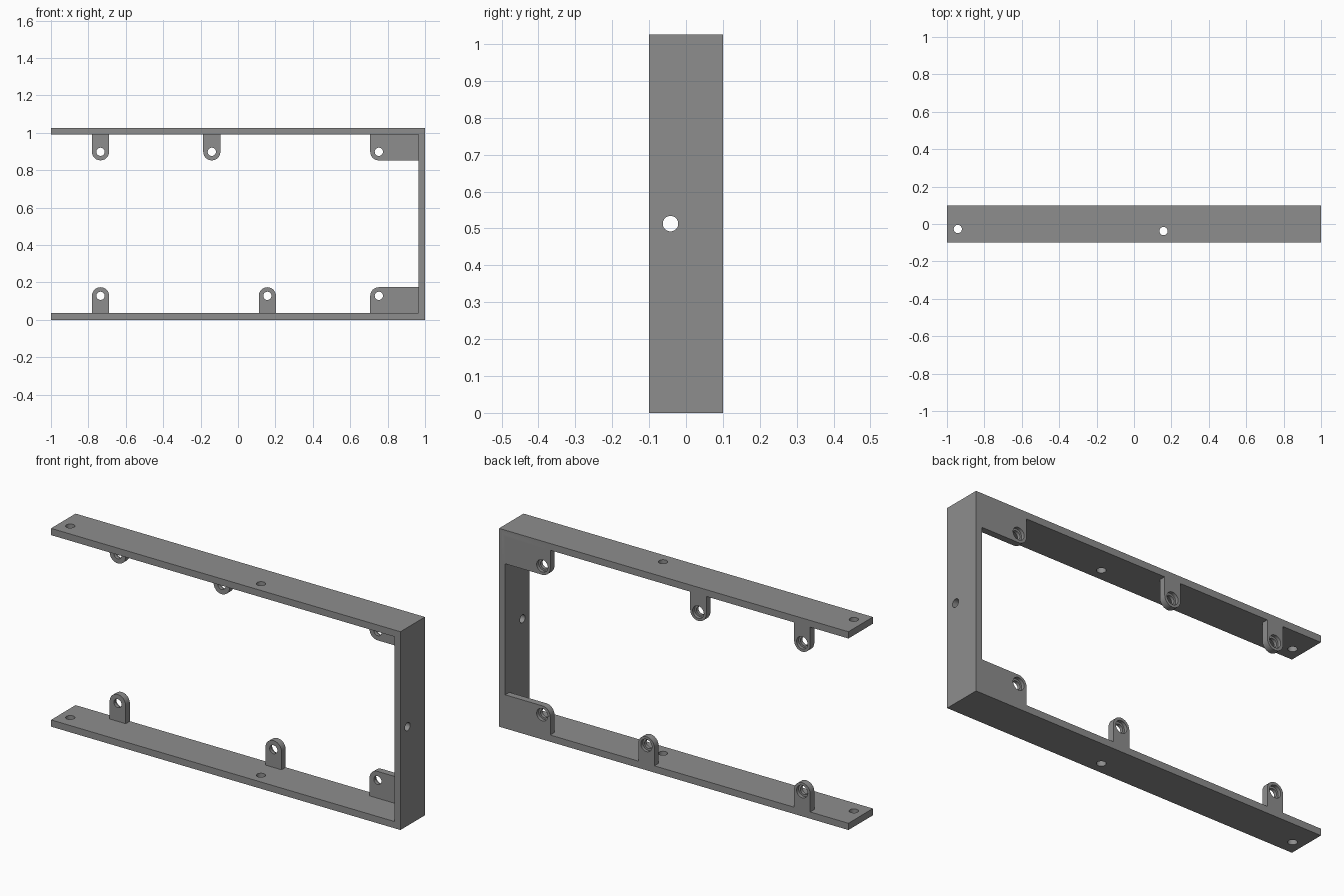
import bpy, bmesh, math
from mathutils import Matrix

if "Cube" in bpy.data.objects:
    bpy.data.objects.remove(bpy.data.objects["Cube"])

H, D, T = 1.026, 0.10, 0.035      # frame height, half depth, wall thickness
TAB, R = 0.034, 0.046             # tab thickness and rounding radius
TAB_Z = 0.128                     # tab hole distance from the outer face

grey = bpy.data.materials.new("mid grey")
grey.diffuse_color = (0.27, 0.27, 0.27, 1)
grey.use_nodes = True
grey.node_tree.nodes["Principled BSDF"].inputs["Base Color"].default_value = grey.diffuse_color


def extrude_profile(name, pts, y0, y1):
    """Extrude an (x, z) outline from y0 to y1."""
    bm = bmesh.new()
    face = bm.faces.new([bm.verts.new((x, y0, z)) for x, z in pts])
    ext = bmesh.ops.extrude_face_region(bm, geom=[face])
    verts = [v for v in ext["geom"] if isinstance(v, bmesh.types.BMVert)]
    bmesh.ops.translate(bm, verts=verts, vec=(0, y1 - y0, 0))
    bmesh.ops.recalc_face_normals(bm, faces=bm.faces)
    return make_object(name, bm)


def make_object(name, bm):
    mesh = bpy.data.meshes.new(name)
    bm.to_mesh(mesh)
    bm.free()
    mesh.materials.append(grey)
    obj = bpy.data.objects.new(name, mesh)
    bpy.context.collection.objects.link(obj)
    return obj


def drill(name, r, length, loc, axis):
    """Cylinder cutter along the given axis."""
    rot = {"X": Matrix.Rotation(math.pi / 2, 4, "Y"),
           "Y": Matrix.Rotation(math.pi / 2, 4, "X"),
           "Z": Matrix.Identity(4)}[axis]
    bm = bmesh.new()
    bmesh.ops.create_cone(bm, cap_ends=True, segments=32, radius1=r, radius2=r,
                          depth=length, matrix=Matrix.Translation(loc) @ rot)
    return make_object(name, bm)


def boolean(obj, others, op):
    """Apply booleans and remove the helper objects."""
    bpy.context.view_layer.objects.active = obj
    for other in others:
        mod = obj.modifiers.new("bool", "BOOLEAN")
        mod.object, mod.operation, mod.solver = other, op, "EXACT"
        bpy.ops.object.modifier_apply(modifier=mod.name)
        bpy.data.objects.remove(other)


def arc(cx, cz, a0, a1, n=12):
    return [(cx + R * math.cos(math.radians(a0 + (a1 - a0) * i / n)),
             cz + R * math.sin(math.radians(a0 + (a1 - a0) * i / n)))
            for i in range(n + 1)]


# three-sided frame, open on the left
frame = extrude_profile("frame", [(-1, 0), (1, 0), (1, H), (-1, H), (-1, H - T),
                                  (1 - T, H - T), (1 - T, T), (-1, T)], -D, D)

# mounting tabs along the back edge, mirrored for the top rail
tabs, cutters = [], []
for top in (False, True):
    flip = (lambda z: H - z) if top else (lambda z: z)
    for x in (-0.735, -0.14 if top else 0.157, 0.753):
        if x > 0.7:   # corner plate reaching into the side wall
            pts = [(x - R, T / 2), (1 - T / 2, T / 2), (1 - T / 2, TAB_Z + R)] + arc(x, TAB_Z, 90, 180)
        else:
            pts = [(x - R, T / 2), (x + R, T / 2)] + arc(x, TAB_Z, 0, 180)
        tabs.append(extrude_profile("tab", [(px, flip(pz)) for px, pz in pts], D - TAB, D))
        z = flip(TAB_Z)
        cutters.append(drill("tab_hole", 0.022, 0.2, (x, D, z), "Y"))
        cutters.append(drill("tab_counterbore", 0.032, 0.034, (x, D, z), "Y"))

# screw holes through both rails and the side wall
cutters.append(drill("rail_end_hole", 0.022, 3, (-0.942, -0.027, 0.5), "Z"))
cutters.append(drill("rail_middle_hole", 0.022, 3, (0.158, -0.038, 0.5), "Z"))
cutters.append(drill("wall_hole", 0.021, 0.2, (1, -0.042, H / 2), "X"))

boolean(frame, tabs, "UNION")
boolean(frame, cutters, "DIFFERENCE")

frame.select_set(True)
bpy.context.view_layer.objects.active = frame
bpy.ops.object.shade_smooth_by_angle(angle=math.radians(30))
